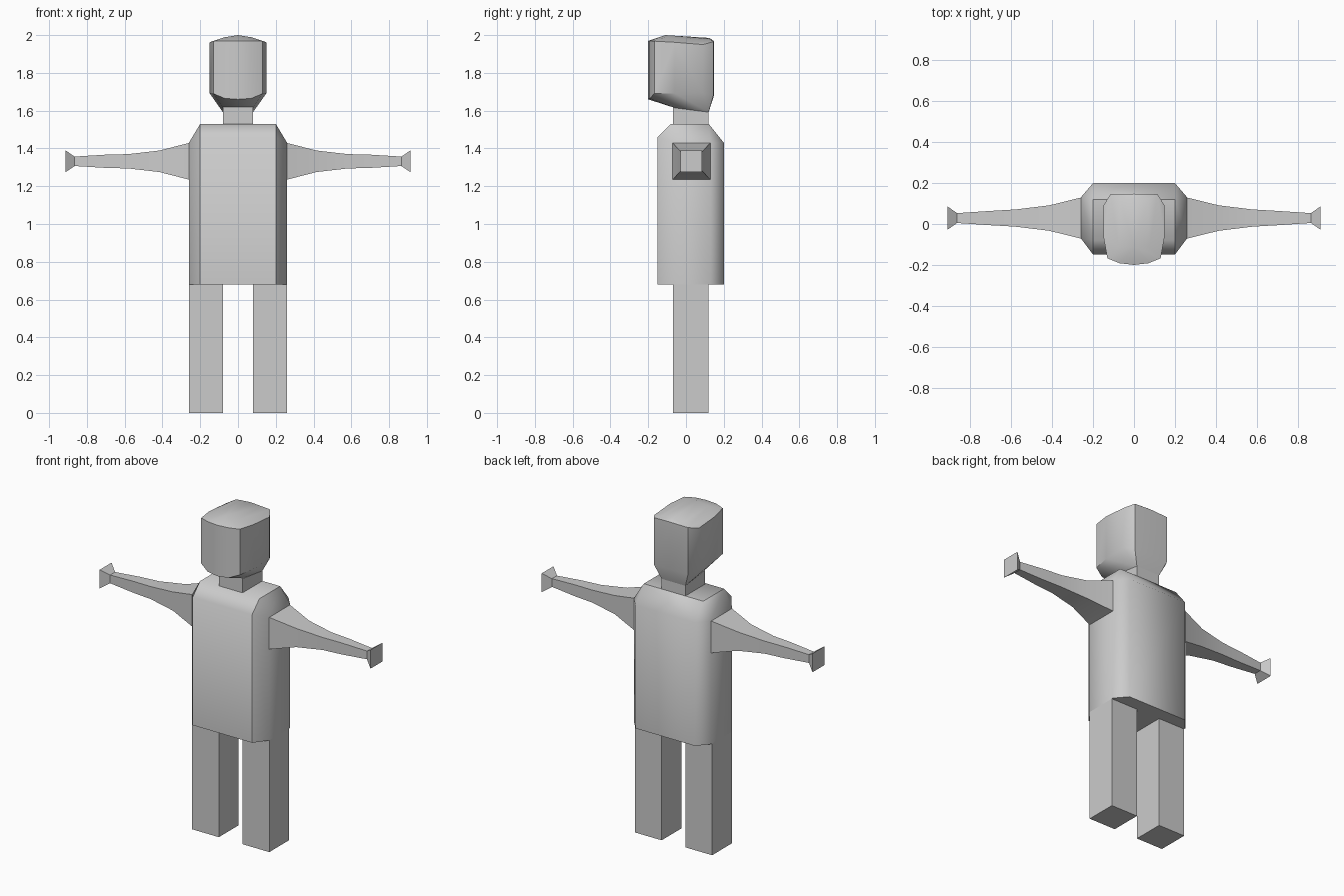
import bpy, bmesh, math

if "Cube" in bpy.data.objects:
    bpy.data.objects.remove(bpy.data.objects["Cube"])


def finish(name, bm, mirror=False, angle=35):
    bmesh.ops.recalc_face_normals(bm, faces=bm.faces[:])
    me = bpy.data.meshes.new(name)
    bm.to_mesh(me)
    bm.free()
    ob = bpy.data.objects.new(name, me)
    bpy.context.collection.objects.link(ob)
    if mirror:
        ob.modifiers.new("Mirror", 'MIRROR').use_mirror_merge = False
    bpy.ops.object.select_all(action='DESELECT')
    ob.select_set(True)
    bpy.context.view_layer.objects.active = ob
    if angle:
        bpy.ops.object.shade_smooth_by_angle(angle=math.radians(angle))
    return ob


def hull(name, half, angle):
    """Convex solid from the points of its right half."""
    bm = bmesh.new()
    for p in {(s * x, y, z) for x, y, z in half for s in (1, -1)}:
        bm.verts.new(p)
    res = bmesh.ops.convex_hull(bm, input=bm.verts[:])
    loose = [v for v in res["geom_interior"] if isinstance(v, bmesh.types.BMVert)]
    bmesh.ops.delete(bm, geom=loose, context='VERTS')
    bmesh.ops.dissolve_limit(bm, angle_limit=0.02, verts=bm.verts[:], edges=bm.edges[:])
    return finish(name, bm, angle=angle)


def loft(name, rings, cap_first=False, cap_last=False, mirror=False, angle=0):
    bm = bmesh.new()
    loops = [[bm.verts.new(p) for p in r] for r in rings]
    for a, b in zip(loops, loops[1:]):
        for i in range(4):
            j = (i + 1) % 4
            bm.faces.new((a[i], a[j], b[j], b[i]))
    if cap_first:
        bm.faces.new(loops[0])
    if cap_last:
        bm.faces.new(loops[-1])
    return finish(name, bm, mirror, angle)


def rect(x0, x1, y0, y1, z):
    return [(x0, y0, z), (x1, y0, z), (x1, y1, z), (x0, y1, z)]


# Torso: chamfered block with a flat bottom
plan = [(0.2, -0.15, 1.46), (0.26, -0.07, 1.43), (0.26, 0.13, 1.43), (0.2, 0.2, 1.43)]
torso = [(x, y, z) for x, y, top in plan for z in (0.68, top)]
torso += [(0.2, -0.08, 1.53), (0.2, 0.12, 1.53)]
hull("torso", torso, 50)

# Head: rounded plan, sloping jaw, domed crown
ring = [(0, -0.2, 1.66, 1.97), (0.07, -0.192, 1.665, 1.97), (0.13, -0.168, 1.69, 1.968),
        (0.15, -0.06, 1.692, 1.962), (0.15, 0.09, 1.695, 1.95),
        (0.115, 0.145, 1.68, 1.965), (0, 0.148, 1.68, 1.968)]
head = [(x, y, z) for x, y, lo, hi in ring for z in (lo, hi)]
head += [(0, -0.11, 2.0), (0.075, -0.11, 1.988), (0, 0.125, 1.985), (0.07, 0.125, 1.98),
         (0.08, -0.06, 1.615), (0.08, 0.12, 1.592)]
hull("head", head, 40)

# Neck
loft("neck", [rect(-0.08, 0.08, -0.07, 0.12, 1.53),
              [(-0.08, -0.07, 1.625), (0.08, -0.07, 1.625), (0.08, 0.12, 1.6), (-0.08, 0.12, 1.6)]])

# Legs
loft("legs", [rect(0.08, 0.26, -0.07, 0.12, 0), rect(0.08, 0.26, -0.07, 0.12, 0.68)],
     cap_first=True, mirror=True)

# Arms: square section tapering to the wrist, flaring at the hand
stations = [(0.26, 0.1, 0.097), (0.415, 0.062, 0.057), (0.58, 0.042, 0.038),
            (0.7, 0.035, 0.035), (0.865, 0.024, 0.025), (0.912, 0.057, 0.057)]
loft("arms", [[(x, 0.029 + sy * hy, 1.332 + sz * hz)
               for sy, sz in ((-1, -1), (1, -1), (1, 1), (-1, 1))]
              for x, hy, hz in stations],
     cap_last=True, mirror=True, angle=30)
